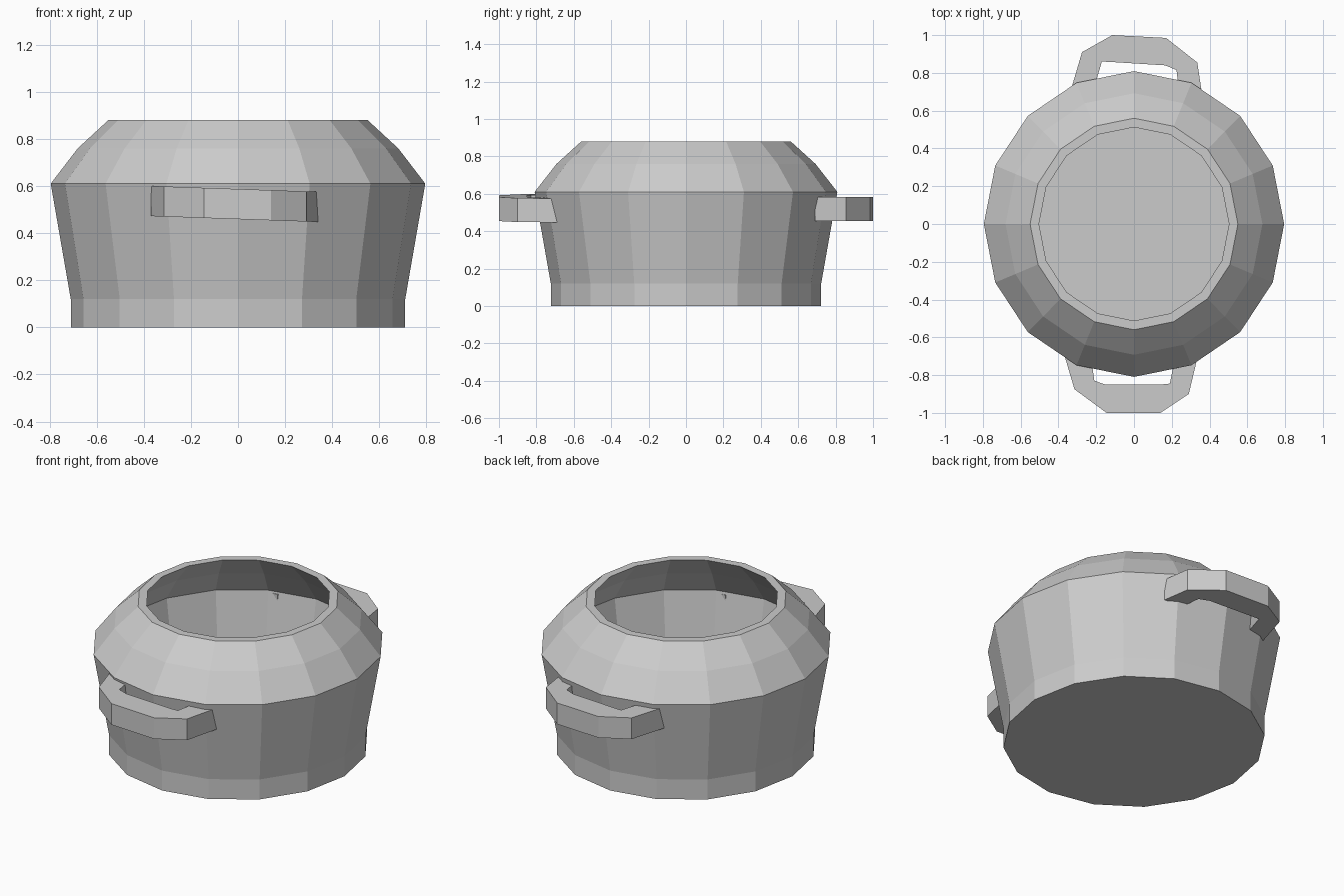
import bpy, bmesh, math

if "Cube" in bpy.data.objects:
    bpy.data.objects.remove(bpy.data.objects["Cube"])

SIDES = 16


def finish(name, bm):
    bmesh.ops.recalc_face_normals(bm, faces=bm.faces)
    mesh = bpy.data.meshes.new(name)
    bm.to_mesh(mesh)
    bm.free()
    obj = bpy.data.objects.new(name, mesh)
    bpy.context.collection.objects.link(obj)
    return obj


def lathe(name, profile, stretch_y):
    """Revolve (radius, z) points; both ends are capped flat."""
    bm = bmesh.new()
    rings = []
    for r, z in profile:
        rings.append([bm.verts.new((r * math.cos(2 * math.pi * i / SIDES),
                                    r * stretch_y * math.sin(2 * math.pi * i / SIDES), z))
                      for i in range(SIDES)])
    for a, b in zip(rings, rings[1:]):
        for i in range(SIDES):
            j = (i + 1) % SIDES
            bm.faces.new((a[i], a[j], b[j], b[i]))
    bm.faces.new(rings[0])
    bm.faces.new(rings[-1])
    return finish(name, bm)


def handle(name, outer, inner, top, height, tilt):
    """Bent flat-sided bar between an outer and inner outline, tilted along x."""
    bm = bmesh.new()
    sections = []
    for (ox, oy), (ix, iy) in zip(outer, inner):
        sections.append([bm.verts.new((x, y, top + tilt * x - drop))
                         for x, y, drop in ((ox, oy, 0), (ix, iy, 0),
                                            (ix, iy, height), (ox, oy, height))])
    for a, b in zip(sections, sections[1:]):
        for i in range(4):
            j = (i + 1) % 4
            bm.faces.new((a[i], a[j], b[j], b[i]))
    bm.faces.new(sections[0])
    bm.faces.new(sections[-1])
    return finish(name, bm)


# Hollow pot: outside, flat rim, then inside down to the floor
lathe("pot_body", [(0.71, 0), (0.71, 0.12), (0.795, 0.61), (0.68, 0.76), (0.55, 0.88),
                   (0.503, 0.88), (0.63, 0.74), (0.73, 0.595), (0.65, 0.12), (0.65, 0.06)], 1.018)

# Side handles, front one slightly tilted
handle("front_handle",
       [(-0.37, -0.69), (-0.315, -0.875), (-0.145, -1.0), (0.14, -1.0), (0.29, -0.9), (0.34, -0.69)],
       [(-0.23, -0.69), (-0.21, -0.83), (-0.15, -0.85), (0.14, -0.85), (0.19, -0.845), (0.22, -0.69)],
       0.587, 0.128, -0.035)
handle("back_handle",
       [(-0.34, 0.69), (-0.275, 0.91), (-0.115, 1.0), (0.17, 0.985), (0.335, 0.855), (0.36, 0.69)],
       [(-0.22, 0.69), (-0.17, 0.86), (-0.11, 0.857), (0.165, 0.84), (0.225, 0.815), (0.24, 0.69)],
       0.583, 0.128, 0.0)
